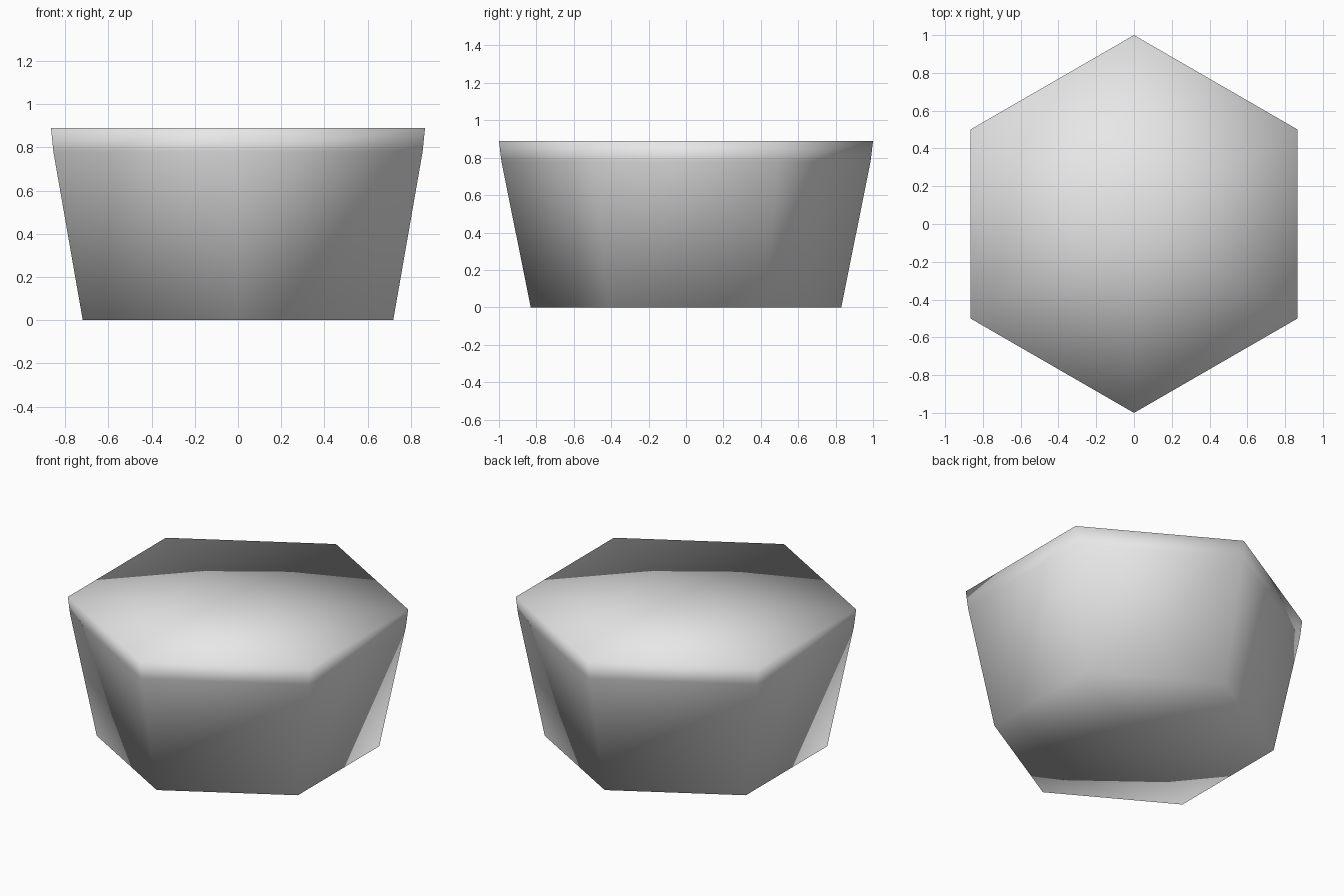
import bpy
import bmesh
from math import sin, cos, tau

cube = bpy.data.objects.get("Cube")
if cube:
    bpy.data.objects.remove(cube, do_unlink=True)

SIDES = 6
PROFILE = [(0.83, 0.0), (0.987, 0.78), (1.0, 0.89)]  # corner radius, height

# Plain grey material
grey = bpy.data.materials.new("grey")
grey.use_nodes = True
colour = (0.8, 0.8, 0.8, 1.0)
grey.diffuse_color = colour
grey.node_tree.nodes["Principled BSDF"].inputs["Base Color"].default_value = colour

bm = bmesh.new()


def ring(radius, z):
    """Hexagon of vertices with a corner on the y axis."""
    angles = [tau * (i / SIDES + 0.25) for i in range(SIDES)]
    return [bm.verts.new((radius * cos(a), radius * sin(a), z)) for a in angles]


def cap(verts, z):
    """Close a ring with triangles around a centre point."""
    centre = bm.verts.new((0, 0, z))
    for i in range(SIDES):
        bm.faces.new((centre, verts[i], verts[(i + 1) % SIDES]))


# Tapered sides with a narrow, steeper rim band
rings = [ring(r, z) for r, z in PROFILE]
for low, high in zip(rings, rings[1:]):
    for i in range(SIDES):
        j = (i + 1) % SIDES
        bm.faces.new((low[i], low[j], high[j], high[i]))

# Flat top and base
cap(rings[0], PROFILE[0][1])
cap(rings[-1], PROFILE[-1][1])
bmesh.ops.recalc_face_normals(bm, faces=bm.faces[:])

# Smooth shading across every edge
for face in bm.faces:
    face.smooth = True

mesh = bpy.data.meshes.new("tapered_hexagonal_block")
bm.to_mesh(mesh)
bm.free()
mesh.materials.append(grey)
block = bpy.data.objects.new("tapered_hexagonal_block", mesh)
bpy.context.collection.objects.link(block)
